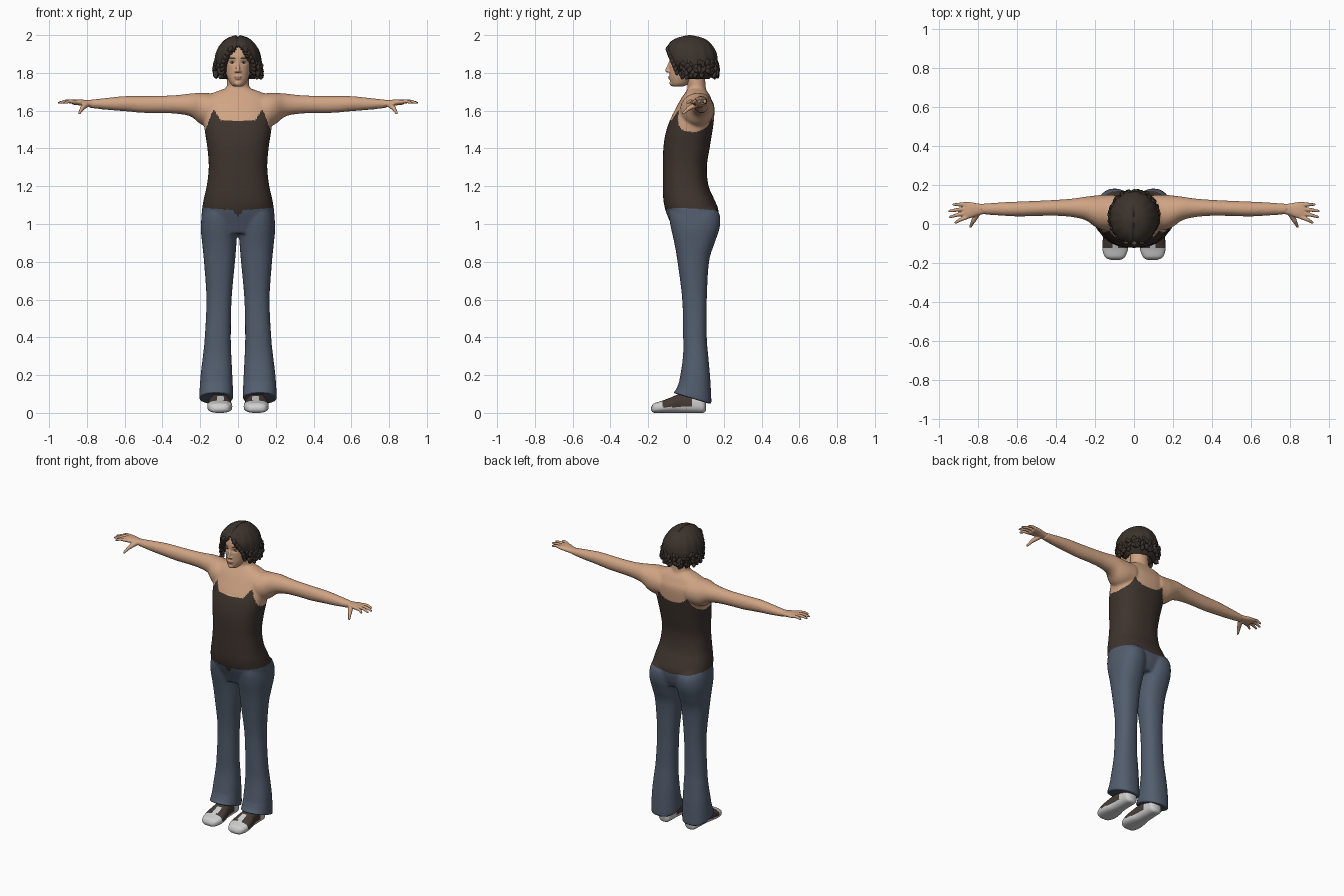
import bpy, bmesh, math, random
from mathutils import Vector, Matrix, Euler

random.seed(4)
if "Cube" in bpy.data.objects:
    bpy.data.objects.remove(bpy.data.objects["Cube"])


def material(name, r, g, b):
    m = bpy.data.materials.new(name)
    m.use_nodes = True
    m.diffuse_color = (r, g, b, 1)
    node = m.node_tree.nodes["Principled BSDF"]
    node.inputs["Base Color"].default_value = (r, g, b, 1)
    node.inputs["Roughness"].default_value = 0.8
    return m


SKIN = material("skin", 0.63, 0.37, 0.23)
TOP = material("dark brown cloth", 0.048, 0.034, 0.027)
DENIM = material("blue denim", 0.085, 0.11, 0.155)
HAIR = material("dark brown hair", 0.045, 0.033, 0.026)
WHITE = material("shoe white", 0.62, 0.62, 0.62)
BROWN = material("shoe brown", 0.06, 0.042, 0.035)
LIPS = material("lips", 0.42, 0.2, 0.14)
EYE = material("eye white", 0.6, 0.55, 0.5)


def spline(rows, steps):
    """Smooth in-between rows (Catmull-Rom)."""
    out = []
    for i in range(len(rows) - 1):
        p = [rows[max(0, min(len(rows) - 1, i + k))] for k in (-1, 0, 1, 2)]
        for s in range(steps):
            t = s / steps
            out.append([0.5 * (2 * b + (c - a) * t + (2 * a - 5 * b + 4 * c - d) * t ** 2
                               + (3 * b - a - 3 * c + d) * t ** 3) for a, b, c, d in zip(*p)])
    return out + [list(rows[-1])]


def loft(bm, axis, rows, power=2.2, n=40, steps=5, sides=(1,)):
    """Rows: position on axis, then low and high limits on the other two axes."""
    order = {"x": (2, 0, 1), "y": (0, 2, 1), "z": (0, 1, 2)}[axis]
    for side in sides:
        rings = []
        for t, a0, a1, b0, b1 in spline(rows, steps):
            ring = []
            for k in range(n):
                ang = math.tau * k / n
                c, s = math.cos(ang), math.sin(ang)
                u = math.copysign(abs(c) ** (2 / power), c)
                v = math.copysign(abs(s) ** (2 / power), s)
                p = ((a0 + a1 + u * (a1 - a0)) / 2, (b0 + b1 + v * (b1 - b0)) / 2, t)
                co = Vector([p[i] for i in order])
                co.x *= side
                ring.append(bm.verts.new(co))
            rings.append(ring)
        for r0, r1 in zip(rings, rings[1:]):
            for k in range(n):
                j = (k + 1) % n
                bm.faces.new((r0[k], r0[j], r1[j], r1[k]))
        bm.faces.new(rings[0])
        bm.faces.new(rings[-1])


def limb(bm, p0, p1, r0, r1):
    """Rounded tapering rod."""
    p0, p1 = Vector(p0), Vector(p1)
    d = p1 - p0
    m = Matrix.Translation((p0 + p1) / 2) @ d.to_track_quat("Z", "Y").to_matrix().to_4x4()
    bmesh.ops.create_cone(bm, cap_ends=True, segments=16, radius1=r0, radius2=r1,
                          depth=d.length, matrix=m)
    for p, r in ((p0, r0), (p1, r1)):
        bmesh.ops.create_icosphere(bm, subdivisions=2, radius=r, matrix=Matrix.Translation(p))


def ball(bm, at, size, rot=(0, 0, 0), sub=2):
    bmesh.ops.create_icosphere(bm, subdivisions=sub, radius=1,
                               matrix=Matrix.LocRotScale(Vector(at), Euler(rot), Vector(size)))


def finish(bm, name, mats, voxel=0, smooth=4, rule=None, shape=None, solid=0):
    bmesh.ops.recalc_face_normals(bm, faces=bm.faces)
    me = bpy.data.meshes.new(name)
    bm.to_mesh(me)
    bm.free()
    ob = bpy.data.objects.new(name, me)
    bpy.context.collection.objects.link(ob)
    if voxel:
        mod = ob.modifiers.new("fuse", "REMESH")
        mod.mode, mod.voxel_size = "VOXEL", voxel
        mod = ob.modifiers.new("relax", "SMOOTH")
        mod.factor, mod.iterations = 0.5, smooth
        dg = bpy.context.evaluated_depsgraph_get()
        ob.data = bpy.data.meshes.new_from_object(ob.evaluated_get(dg))
        ob.modifiers.clear()
    if solid:
        mod = ob.modifiers.new("thickness", "SOLIDIFY")
        mod.thickness, mod.offset = solid, -1
    ob.data.materials.clear()
    for m in mats:
        ob.data.materials.append(m)
    if shape:
        for v in ob.data.vertices:
            shape(v.co)
    for f in ob.data.polygons:
        f.use_smooth = True
        if rule:
            f.material_index = rule(f.center)
    return ob


BOTH = (1, -1)

# Body: torso, neck, arms and trouser legs fused into one surface
bm = bmesh.new()
torso = [(0.95, .16, -.06, .14), (1.0, .192, -.08, .162), (1.07, .191, -.108, .172),
         (1.13, .182, -.12, .15), (1.2, .166, -.122, .12), (1.3, .155, -.122, .11),
         (1.4, .162, -.12, .125), (1.48, .174, -.108, .138), (1.55, .182, -.085, .148),
         (1.62, .182, -.05, .15), (1.66, .175, -.028, .135), (1.69, .14, -.008, .12),
         (1.715, .075, .01, .1)]
loft(bm, "z", [(z, -w, w, f, b) for z, w, f, b in torso], 2.4)
loft(bm, "z", [(1.66, -.07, .07, .0, .12), (1.72, -.06, .06, .008, .105),
               (1.82, -.056, .056, -.01, .1)], 2)
arm = [(.1, .06, .09, 1.605, .085), (.16, .06, .09, 1.605, .088), (.2, .066, .08, 1.612, .082),
       (.25, .08, .06, 1.63, .061), (.32, .083, .047, 1.633, .05), (.4, .083, .041, 1.633, .046),
       (.5, .08, .039, 1.633, .045), (.6, .077, .038, 1.637, .04), (.7, .077, .033, 1.636, .031),
       (.79, .077, .026, 1.636, .021)]
loft(bm, "x", [(x, y - w, y + w, z - h, z + h) for x, y, w, z, h in arm], 2, sides=BOTH)
loft(bm, "z", [(.045, .025, .206, -.068, .135), (.1, .026, .204, -.05, .133),
               (.2, .03, .198, -.03, .127), (.3, .035, .186, -.016, .118),
               (.4, .038, .176, -.015, .11), (.6, .034, .167, -.02, .11),
               (.8, .016, .18, -.045, .122), (.9, .008, .19, -.062, .152),
               (.98, .004, .197, -.08, .178), (1.05, .006, .19, -.09, .178),
               (1.1, .02, .17, -.08, .14)], 2.3, sides=BOTH)

FRONT_EDGE = [(0, 1.545), (.09, 1.55), (.13, 1.61), (.175, 1.49), (2, 1.48)]
BACK_EDGE = [(0, 1.53), (.06, 1.535), (.108, 1.575), (.13, 1.52), (.18, 1.48), (2, 1.48)]


def neckline(p):
    a = abs(p.x)
    pts = FRONT_EDGE if p.y < 0.03 else BACK_EDGE
    for (x0, z0), (x1, z1) in zip(pts, pts[1:]):
        if a <= x1:
            return z0 + (z1 - z0) * (a - x0) / (x1 - x0)
    return 1.48


def waistline(p):
    notch = max(0, 0.03 - abs(p.x)) if p.y < -0.03 else 0
    return 1.065 + 0.1 * abs(p.x) - 0.05 * p.y - notch


def shape_body(co):
    if co.z < 0.165:  # slanted trouser hem
        co.z += 0.3 * (0.135 - co.y) * (0.165 - co.z) / 0.12
    for edge in (neckline, waistline):
        e = edge(co)
        if abs(co.z - e) < 0.0042:
            co.z = e


finish(bm, "body", [SKIN, TOP, DENIM], 0.008, 5, shape=shape_body,
       rule=lambda c: 0 if c.z > neckline(c) else 1 if c.z > waistline(c) else 2)

# Hands
for side, label in ((1, "left"), (-1, "right")):
    bm = bmesh.new()
    loft(bm, "x", [(.765, .052, .102, 1.617, 1.656), (.8, .045, .105, 1.622, 1.656),
                   (.84, .03, .112, 1.628, 1.66), (.875, .026, .112, 1.632, 1.658)], 2.3)
    fingers = [(.035, .008, .915), (.057, .036, .944), (.079, .066, .948), (.1, .1, .925)]
    for y0, y1, tip in fingers:
        mid = (.5 * (.87 + tip), .5 * (y0 + y1), 1.65)
        limb(bm, (.86, y0, 1.646), mid, .0115, .0095)
        limb(bm, mid, (tip, y1, 1.642), .0095, .0065)
    limb(bm, (.80, .06, 1.635), (.825, .015, 1.612), .016, .012)
    limb(bm, (.825, .015, 1.612), (.84, -.014, 1.587), .011, .007)
    bmesh.ops.scale(bm, vec=(side, 1, 1), verts=bm.verts)
    finish(bm, label + "_hand", [SKIN], 0.0035, 3)

# Head with nose, lips and chin
bm = bmesh.new()
head = [(1.727, .02, -.068, -.02), (1.74, .038, -.08, .01), (1.77, .054, -.086, .04),
        (1.8, .064, -.088, .08), (1.85, .072, -.088, .12), (1.9, .077, -.086, .135),
        (1.95, .068, -.064, .12), (1.98, .035, -.015, .075)]
loft(bm, "z", [(z, -w, w, f, b) for z, w, f, b in head], 2.1)
limb(bm, (0, -.083, 1.858), (0, -.1, 1.812), .007, .0105)
for s in BOTH:
    ball(bm, (s * .011, -.09, 1.808), (.009, .011, .007))
ball(bm, (0, -.083, 1.78), (.022, .012, .005))
ball(bm, (0, -.083, 1.77), (.018, .011, .006))
ball(bm, (0, -.075, 1.745), (.02, .013, .015))


def sockets(co):
    if co.y < 0:
        co.y += 0.009 * math.exp(-((abs(co.x) - .03) / .016) ** 2 - ((co.z - 1.855) / .01) ** 2)


def face_rule(c):
    if c.y < -.078 and abs(c.x) < .021 and abs(c.z - 1.775) < .009 - .2 * abs(c.x):
        return 1
    brow = 1.878 - 6 * (abs(c.x) - .032) ** 2
    return 2 if c.y < -.03 and .014 < abs(c.x) < .05 and abs(c.z - brow) < .0028 else 0


finish(bm, "head", [SKIN, LIPS, HAIR], 0.0035, 3, rule=face_rule, shape=sockets)

# Eyes
bm = bmesh.new()
for s in BOTH:
    ball(bm, (s * .03, -.07, 1.855), (.013, .008, .0055))
finish(bm, "eyes", [EYE, HAIR], rule=lambda c: 1 if abs(abs(c.x) - .03) < .004 else 0)

# Hair cap, parted in the middle and open around the face
bm = bmesh.new()
cap = [(1.765, .085, -.02, .12), (1.8, .114, -.055, .152), (1.84, .124, -.088, .165),
       (1.88, .122, -.105, .166), (1.92, .111, -.107, .155), (1.96, .085, -.086, .126),
       (1.985, .054, -.05, .09), (2.0, .012, .005, .035)]
loft(bm, "z", [(z, -w, w, f, b) for z, w, f, b in cap], 2, n=72, steps=7)


def opening(z):
    return 0.07 * min(1, max(0, (1.952 - z) / 0.1)) ** 0.7


gone = [f for f in bm.faces if f.calc_center_median().z < 1.768 or
        (f.calc_center_median().y < 0.0 and
         abs(f.calc_center_median().x) < opening(f.calc_center_median().z))]
bmesh.ops.delete(bm, geom=gone, context="FACES")


def parting(co):
    pull = 0.07 * math.exp(-(co.x / .006) ** 2) if co.y < 0.09 and co.z > 1.9 else 0
    wave = 1 + 0.012 * math.sin(14 * math.atan2(co.x, co.y - .03))
    co.x *= wave
    co.y = .03 + (co.y - .03) * wave * (1 - pull)
    co.z -= pull * max(0, co.z - 1.86)


finish(bm, "hair_cap", [HAIR], shape=parting, solid=0.03)

# Curls around the lower edge of the hair
bm = bmesh.new()
for i in range(130):
    ang = math.radians(random.uniform(48, 312))
    z = random.uniform(1.782, 1.86)
    r = 0.95 + 0.07 * math.sin((z - 1.765) * 30)
    at = (0.12 * r * math.sin(ang), 0.04 - 0.125 * r * math.cos(ang), z)
    rot = (random.uniform(-.7, .7), random.uniform(-.7, .7), random.uniform(0, 3))
    ball(bm, at, (.012, .012, random.uniform(.016, .024)), rot)
for s in BOTH:
    for k in range(7):  # locks framing the face
        z = 1.925 - k * .02
        ball(bm, (s * (opening(z) + .012), -.096 + .008 * k, z), (.013, .012, .02), (0, s * -.5, 0))
finish(bm, "hair_curls", [HAIR])

# Shoes with brown side panels
shoe = [(-.184, .07, .12, .012, .03), (-.17, .047, .148, .001, .05), (-.13, .031, .162, 0, .063),
        (-.08, .034, .16, 0, .082), (-.03, .045, .15, 0, .1), (.04, .05, .145, 0, .1),
        (.09, .055, .14, 0, .09), (.105, .075, .12, .01, .07)]


def shoe_rule(c):
    panel = c.z > 0.03 and -0.125 < c.y < 0.03
    tongue = abs(abs(c.x) - .096) < .018 and c.y < -.06 and c.z > .05
    return 1 if panel and not tongue else 0


for side, label in ((1, "left"), (-1, "right")):
    bm = bmesh.new()
    loft(bm, "y", shoe, 2.6, n=48, steps=8, sides=(side,))
    finish(bm, label + "_shoe", [WHITE, BROWN], rule=shoe_rule)
